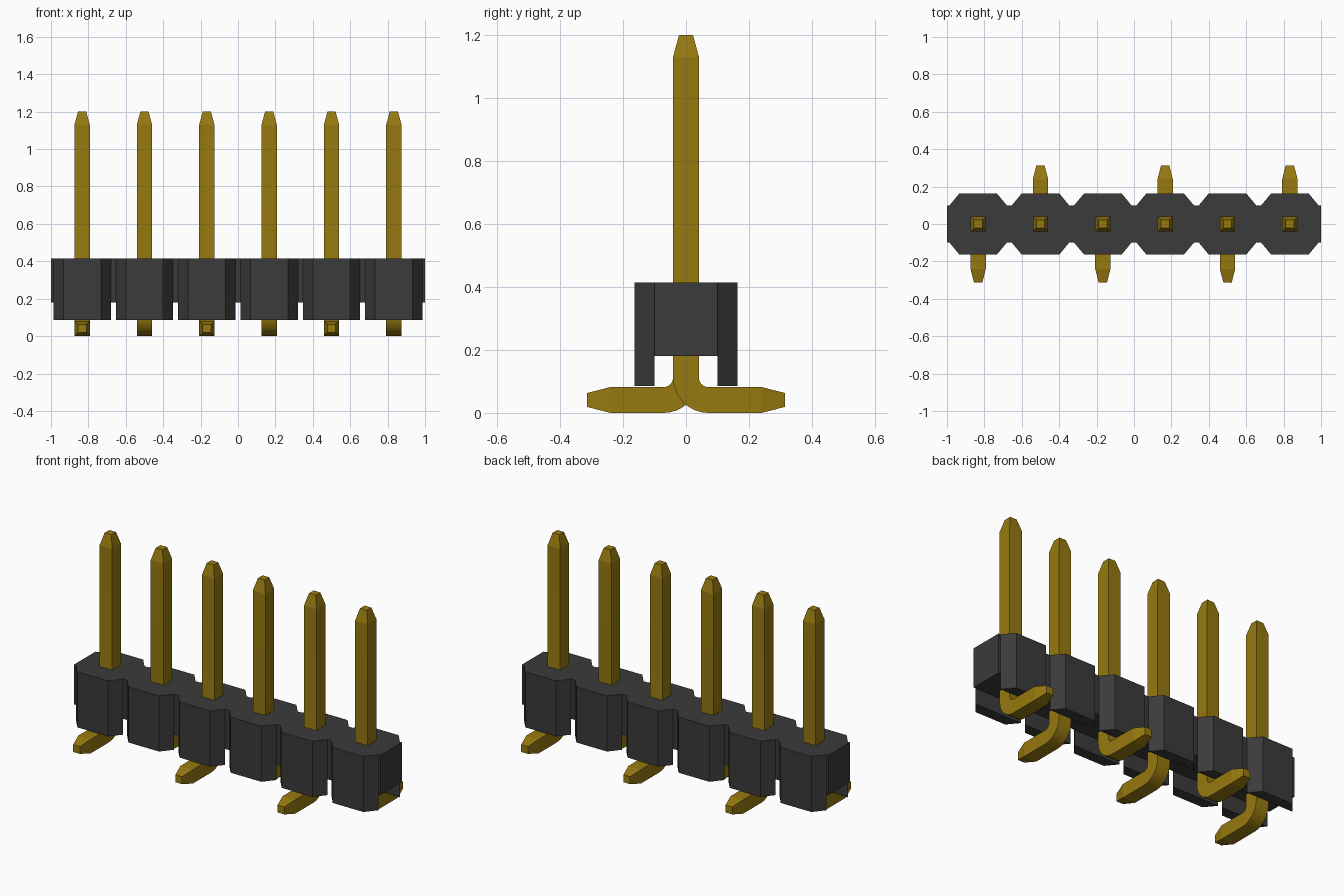
import bpy, bmesh, math
from mathutils import Vector

cube = bpy.data.objects.get("Cube")
if cube:
    bpy.data.objects.remove(cube)

COUNT = 6
PITCH = 2 / COUNT
HALF = 0.041          # half thickness of a pin
TIP = 0.022           # half thickness at the tapered ends


def material(name, rgb):
    mat = bpy.data.materials.new(name)
    mat.use_nodes = True
    mat.diffuse_color = (*rgb, 1)
    mat.node_tree.nodes["Principled BSDF"].inputs["Base Color"].default_value = (*rgb, 1)
    return mat


def finish(bm, name, mat):
    bmesh.ops.recalc_face_normals(bm, faces=bm.faces)
    mesh = bpy.data.meshes.new(name)
    bm.to_mesh(mesh)
    bm.free()
    mesh.materials.append(mat)
    obj = bpy.data.objects.new(name, mesh)
    bpy.context.collection.objects.link(obj)
    return obj


def extrude(bm, faces, dz, keep):
    res = bmesh.ops.extrude_face_region(bm, geom=faces, use_keep_orig=keep)
    verts = [g for g in res["geom"] if isinstance(g, bmesh.types.BMVert)]
    bmesh.ops.translate(bm, verts=verts, vec=(0, 0, dz))
    return [g for g in res["geom"] if isinstance(g, bmesh.types.BMFace)]


black = material("black plastic", (0.043, 0.043, 0.043))
gold = material("gold metal", (0.31, 0.195, 0.005))
centres = [(i + 0.5) * PITCH - 1 for i in range(COUNT)]

# Housing: central beam with a chamfered block on both sides of every pin
BEAM_Y, WALL_Y = 0.1, 0.164
BEAM_Z, WALL_Z, TOP_Z = 0.18, 0.086, 0.414
bm = bmesh.new()
rows, walls = [], []
for side in (-1, 1):
    row = [bm.verts.new((-1, side * BEAM_Y, BEAM_Z))]
    for cx in centres:
        a, b = [bm.verts.new((cx + s * 0.153, side * BEAM_Y, BEAM_Z)) for s in (-1, 1)]
        c, d = [bm.verts.new((cx + s * 0.1, side * WALL_Y, BEAM_Z)) for s in (1, -1)]
        walls.append(bm.faces.new((a, b, c, d)))
        row += [a, b]
    row.append(bm.verts.new((1, side * BEAM_Y, BEAM_Z)))
    rows.append(row)
bm.faces.new(rows[0] + rows[1][::-1])
bmesh.ops.recalc_face_normals(bm, faces=bm.faces)
extrude(bm, bm.faces[:], TOP_Z - BEAM_Z, True)
extrude(bm, walls, WALL_Z - BEAM_Z, False)
finish(bm, "housing", black)


# Pin: square section swept down, round the bend and out along the foot
def pin(name, cx, side):
    inner = 0.03
    r = inner + HALF
    bend_z = 2 * HALF + inner
    path = [(0, 1.2, 0, TIP), (0, 1.13, 0, HALF)]
    for i in range(9):
        t = math.pi / 2 * i / 8
        path.append((r - r * math.cos(t), bend_z - r * math.sin(t), t, HALF))
    path += [(0.24, HALF, math.pi / 2, HALF), (0.314, HALF, math.pi / 2, TIP)]
    bm = bmesh.new()
    rings = []
    for y, z, t, h in path:
        across = Vector((0, side * math.cos(t), math.sin(t)))
        centre = Vector((cx, side * y, z))
        rings.append([bm.verts.new(centre + Vector((u * h, 0, 0)) + across * v * h)
                      for u, v in ((-1, -1), (1, -1), (1, 1), (-1, 1))])
    for lo, hi in zip(rings, rings[1:]):
        for k in range(4):
            n = (k + 1) % 4
            bm.faces.new((lo[k], lo[n], hi[n], hi[k]))
    bm.faces.new(rings[0])
    bm.faces.new(rings[-1])
    return finish(bm, name, gold)


pins = [pin(f"pin_{i + 1}", cx, -1 if i % 2 == 0 else 1) for i, cx in enumerate(centres)]

# Smooth bends, crisp corners
bpy.ops.object.select_all(action="DESELECT")
for obj in pins:
    obj.select_set(True)
bpy.context.view_layer.objects.active = pins[0]
bpy.ops.object.shade_smooth_by_angle(angle=math.radians(14))
